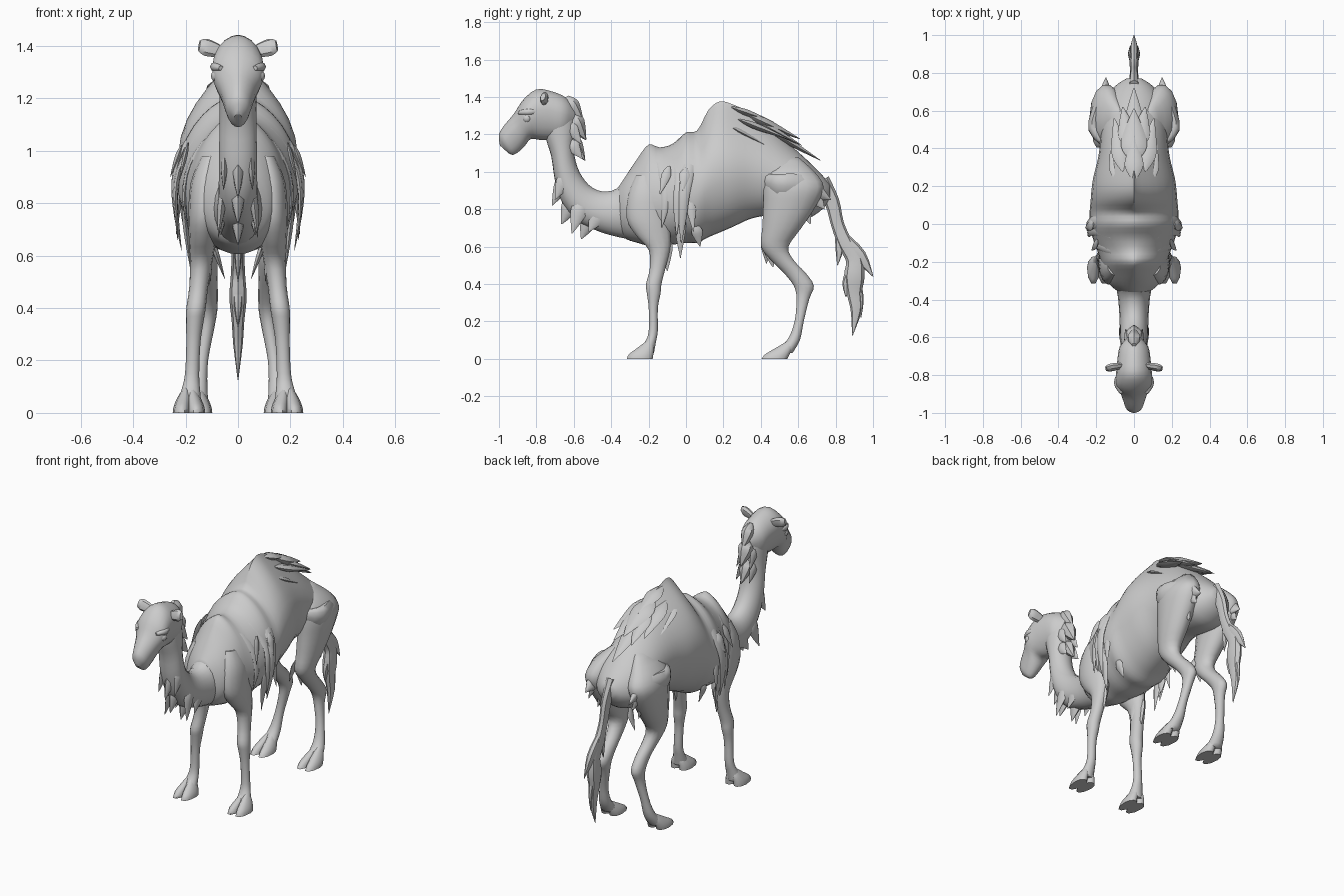
import bpy, bmesh, math
from mathutils import Vector


def spline(rows, k):
    """Catmull-Rom resampling of rows of numbers."""
    out, n = [], len(rows)
    for i in range(n - 1):
        a, b, c, d = rows[max(i - 1, 0)], rows[i], rows[i + 1], rows[min(i + 2, n - 1)]
        for j in range(k):
            t = j / k
            out.append([0.5 * (2*q + (r-p)*t + (2*p-5*q+4*r-s)*t*t + (3*q-p-3*r+s)*t**3)
                        for p, q, r, s in zip(a, b, c, d)])
    return out + [list(rows[-1])]


def skin(bm, rings):
    vs = [[bm.verts.new(p) for p in ring] for ring in rings]
    n = len(vs[0])
    for r0, r1 in zip(vs, vs[1:]):
        for i in range(n):
            bm.faces.new((r0[i], r0[(i+1) % n], r1[(i+1) % n], r1[i]))
    bm.faces.new(vs[0][::-1])
    bm.faces.new(vs[-1])


def finish(name, bm, mirror=False, angle=40):
    bmesh.ops.recalc_face_normals(bm, faces=bm.faces[:])
    me = bpy.data.meshes.new(name)
    bm.to_mesh(me)
    bm.free()
    ob = bpy.data.objects.new(name, me)
    bpy.context.collection.objects.link(ob)
    if mirror:
        m = ob.modifiers.new("mirror", 'MIRROR')
        m.use_mirror_merge = False
    bpy.ops.object.select_all(action='DESELECT')
    ob.select_set(True)
    bpy.context.view_layer.objects.active = ob
    bpy.ops.object.shade_smooth_by_angle(angle=math.radians(angle))
    return ob


def loft(bm, rows, f=0.45, n=20, k=3):
    """Rows (top y, top z, bottom y, bottom z, x centre, half width, taper power)."""
    rings = []
    for ty, tz, by, bz, x, w, p in spline(rows, k):
        ring = []
        for i in range(n):
            c, s = math.cos(2*math.pi*i/n), math.sin(2*math.pi*i/n)
            q = f + ((1-f)*s if s > 0 else f*s)
            e = p if s > 0 else 1
            ring.append((x + w*math.copysign(abs(c)**e, c), by+(ty-by)*q, bz+(tz-bz)*q))
        rings.append(ring)
    skin(bm, rings)


def lock(bm, pts, wide=(0, 1, 0), flat=0.4, n=6, k=3):
    """Flattened tapering tuft along points (x, y, z, radius)."""
    s = spline(pts, k)
    rings = []
    for i, (x, y, z, r) in enumerate(s):
        t = (Vector(s[min(i+1, len(s)-1)][:3]) - Vector(s[max(i-1, 0)][:3])).normalized()
        u = Vector(wide)
        u = (u - t*u.dot(t)).normalized()
        v = t.cross(u)
        r = max(r, 0.002)
        rings.append([Vector((x, y, z)) + u*r*math.cos(2*math.pi*j/n)
                      + v*r*flat*math.sin(2*math.pi*j/n) for j in range(n)])
    skin(bm, rings)


def tufts(name, specs, mirror=True, wide=(0, 1, 0), flat=0.4):
    """Short tufts given as (root, tip, radius)."""
    bm = bmesh.new()
    for a, b, r in specs:
        pts = [(*Vector(a).lerp(Vector(b), t), r*q)
               for t, q in ((0, .3), (.3, 1), (.65, .65), (1, .05))]
        lock(bm, pts, wide, flat)
    return finish(name, bm, mirror, 50)


# torso with hump: y, top z, bottom z, half width, taper
body = [(.77, .93, .86, .04, 1), (.73, .98, .80, .10, 1), (.65, 1.06, .75, .16, 1.1),
        (.55, 1.15, .75, .175, 1.4), (.45, 1.24, .765, .178, 1.8), (.35, 1.31, .75, .19, 2.2),
        (.25, 1.36, .705, .215, 2.4), (.18, 1.375, .675, .225, 2.4), (.12, 1.33, .65, .23, 2.1),
        (.06, 1.22, .62, .235, 1.4), (0, 1.21, .62, .232, 1.2), (-.07, 1.15, .61, .22, 1.1),
        (-.14, 1.13, .61, .195, 1.2), (-.20, 1.145, .605, .175, 1.4), (-.26, 1.07, .62, .16, 1.4),
        (-.32, .98, .64, .13, 1.1), (-.36, .92, .68, .08, 1)]
bm = bmesh.new()
loft(bm, [(y, t, y, b, 0, w, p) for y, t, b, w, p in body], n=36)
finish("body", bm)

# neck: top y, top z, bottom y, bottom z, half width
neck = [(-.22, 1.05, -.20, .64, .09), (-.30, .99, -.30, .64, .10), (-.37, .91, -.40, .66, .085),
        (-.45, .895, -.49, .69, .078), (-.52, .93, -.58, .735, .075), (-.57, 1.0, -.66, .83, .073),
        (-.595, 1.08, -.70, .95, .072), (-.60, 1.16, -.72, 1.08, .07),
        (-.59, 1.24, -.75, 1.18, .07), (-.60, 1.32, -.76, 1.25, .07)]
bm = bmesh.new()
loft(bm, [(*r[:4], 0, r[4], 1) for r in neck])
finish("neck", bm)

# head
head = [(-.59, 1.33, -.61, 1.22, .03), (-.64, 1.395, -.66, 1.17, .075), (-.72, 1.43, -.72, 1.17, .088),
        (-.80, 1.44, -.78, 1.17, .095), (-.87, 1.385, -.83, 1.175, .098), (-.92, 1.31, -.86, 1.14, .072),
        (-.97, 1.25, -.89, 1.11, .056), (-1.0, 1.20, -.925, 1.09, .042), (-.995, 1.14, -.95, 1.10, .015)]
bm = bmesh.new()
loft(bm, [(*r[:4], 0, r[4], 1.15) for r in head], f=.6)
finish("head", bm)

# ears, eyes and brows
bm = bmesh.new()
lock(bm, [(.05, -.75, 1.37, .02), (.09, -.755, 1.385, .03), (.125, -.76, 1.395, .034),
          (.148, -.765, 1.40, .022)], (0, .3, 1), .6, 8)
finish("ears", bm, True)
bm = bmesh.new()
bmesh.ops.create_uvsphere(bm, u_segments=12, v_segments=8, radius=.025)
bmesh.ops.translate(bm, verts=bm.verts[:], vec=(.078, -.85, 1.285))
lock(bm, [(.07, -.78, 1.32, .01), (.085, -.84, 1.32, .022), (.065, -.895, 1.315, .01)], (1, 0, 0), .9, 8)
finish("eyes", bm, True, 60)

# legs: z, front y, back y, x centre, half width
fore = [(.98, -.27, -.17, .10, .04), (.88, -.31, -.11, .12, .06), (.75, -.32, -.09, .13, .06),
        (.66, -.27, -.08, .135, .052), (.58, -.20, -.085, .14, .043), (.48, -.195, -.11, .15, .036),
        (.40, -.215, -.13, .16, .037), (.35, -.21, -.135, .165, .034), (.27, -.20, -.15, .17, .027),
        (.15, -.20, -.15, .175, .027), (.09, -.22, -.16, .18, .035), (.03, -.27, -.17, .187, .048)]
hind = [(1.08, .50, .60, .075, .03), (1.0, .42, .69, .125, .07), (.92, .41, .74, .145, .088),
        (.82, .41, .70, .147, .08), (.70, .405, .62, .14, .067), (.60, .40, .55, .13, .052),
        (.53, .45, .575, .122, .043), (.46, .52, .64, .115, .038), (.39, .575, .685, .115, .036),
        (.32, .59, .66, .12, .029), (.20, .58, .63, .14, .026), (.10, .54, .61, .152, .035),
        (.03, .46, .57, .16, .048)]
for name, rows, fy, fx, skew in (("front_legs", fore, -.32, .187, 0), ("hind_legs", hind, .40, .16, .35)):
    bm = bmesh.new()
    loft(bm, [(b, z, a, z, x, w, 1) for z, a, b, x, w in rows], f=.5, n=14)
    for s in (-1, 1):  # two splayed toes
        toe = [(.10, .115, .14, .010, .008), (.06, .06, .15, .018, .025),
               (.025, .012, .148, .026, .032), (0, 0, .145, .028, .034)]
        loft(bm, [(fy+b+skew*z, z, fy+a+skew*z, z, fx+s*x, w, 1) for z, a, b, x, w in toe], f=.6, n=10)
    finish(name, bm, True, 60)

# hip flaps over the thighs
bm = bmesh.new()
lock(bm, [(.14, .42, .95, .04), (.195, .50, .92, .075), (.175, .60, .91, .08),
          (.15, .69, .89, .055), (.148, .775, .85, .002)], (.4, 0, 1), .55, 10)
finish("hip_flaps", bm, True, 60)

# layered shaggy bands over the shoulders
bm = bmesh.new()
for band in ([(0, .01, 1.19, .03), (.12, .03, 1.11, .035), (.21, .01, 1.0, .035),
              (.242, -.01, .88, .03), (.235, -.02, .75, .022), (.215, -.025, .62, .002)],
             [(0, -.09, 1.115, .03), (.12, -.05, 1.08, .035), (.21, -.03, .96, .03),
              (.238, -.045, .84, .025), (.23, -.05, .66, .002)],
             [(0, -.17, 1.11, .03), (.10, -.14, 1.06, .03), (.18, -.11, .95, .03),
              (.205, -.11, .82, .02), (.19, -.13, .70, .002)]):
    lock(bm, band, (0, 1, 0), .4, 8)
finish("shoulder_fur_bands", bm, True)
tufts("side_fringe", [((.215, 0, 1.02), (.258, -.02, .90), .03), ((.19, -.09, 1.03), (.225, -.14, .88), .025),
                      ((.21, -.03, .80), (.18, -.03, .54), .03), ((.17, .05, .72), (.14, .075, .60), .03),
                      ((.22, .02, .87), (.235, .04, .68), .025)])

# matted fur on the hump and down the spine
tufts("hump_fur_sides", [((.05, .28, 1.28), (.105, .56, 1.17), .05), ((.075, .22, 1.25), (.12, .43, 1.14), .04),
                         ((.02, .40, 1.26), (.06, .62, 1.14), .05)], True, (1, 0, 0), .4)
tufts("hump_fur_middle", [((0, .24, 1.345), (0, .47, 1.265), .05), ((0, .38, 1.26), (0, .72, 1.06), .06),
                          ((0, .33, 1.305), (0, .61, 1.175), .07)], False, (1, 0, 0), .4)

# neck, nape and chest tufts
tufts("chest_tufts", [((0, -.64, .98), (0, -.715, .82), .04), ((0, -.60, .86), (0, -.665, .72), .045),
                      ((0, -.50, .78), (0, -.56, .64), .045)], False, flat=.6)
tufts("neck_side_tufts", [((.05, -.63, 1.0), (.055, -.70, .85), .04), ((.055, -.55, .86), (.075, -.61, .67), .045),
                          ((.055, -.45, .80), (.065, -.52, .68), .045), ((.035, -.64, 1.27), (.045, -.56, 1.15), .035),
                          ((.035, -.63, 1.17), (.045, -.555, 1.07), .035)])
tufts("nape_tufts", [((0, -.64, 1.40), (0, -.55, 1.27), .04), ((0, -.62, 1.31), (0, -.535, 1.17), .05),
                     ((0, -.62, 1.19), (0, -.54, 1.06), .04)], False, flat=.9)

# tufts on elbows and thighs
tufts("leg_tufts", [((.14, -.11, .66), (.14, -.10, .47), .035), ((.11, -.13, .64), (.105, -.15, .50), .03),
                    ((.12, .44, .65), (.11, .465, .49), .04), ((.10, .43, .66), (.05, .43, .51), .03),
                    ((.14, .61, .86), (.14, .665, .72), .04), ((.15, .66, .90), (.15, .74, .80), .04)])

# tail with ragged tuft
bm = bmesh.new()
for path in ([(0, .72, .95, .05), (0, .78, .84, .04), (0, .81, .72, .035), (0, .85, .62, .04),
              (0, .90, .53, .045), (0, .90, .44, .055), (0, .90, .35, .04), (0, .91, .26, .03), (0, .89, .125, .002)],
             [(0, .85, .64, .03), (0, .93, .55, .035), (0, 1.0, .44, .002)],
             [(0, .82, .68, .025), (0, .82, .58, .02), (0, .81, .50, .002)],
             [(0, .89, .46, .04), (0, .86, .40, .025), (0, .855, .33, .002)],
             [(0, .91, .40, .03), (0, .93, .31, .02), (0, .935, .22, .002)]):
    lock(bm, path, (0, 1, 0), .6, 8)
finish("tail", bm)
